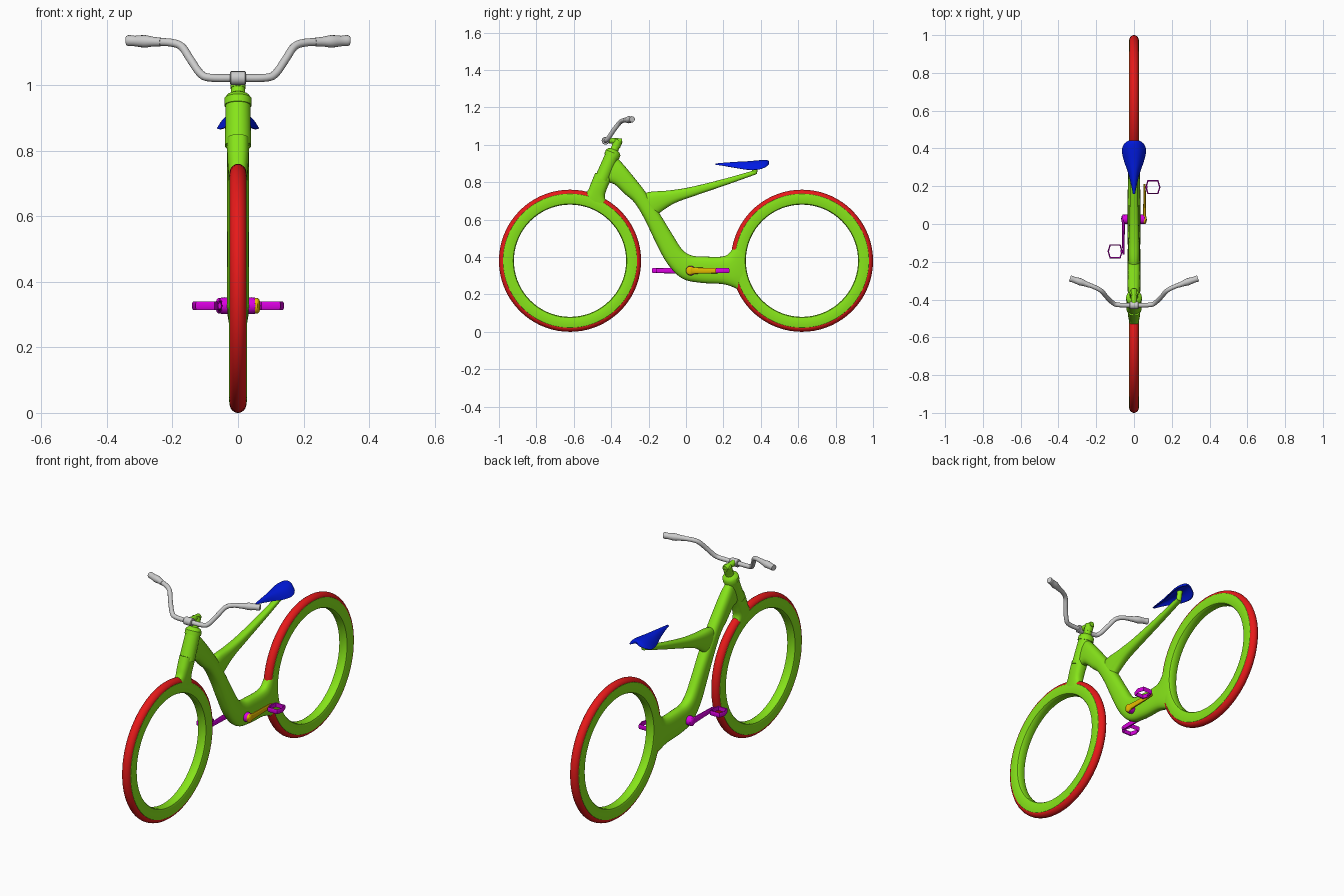
import bpy, bmesh
from math import sin, cos, pi, copysign
from mathutils import Vector

if "Cube" in bpy.data.objects:
    bpy.data.objects.remove(bpy.data.objects["Cube"])


def material(name, rgb):
    m = bpy.data.materials.new(name)
    m.diffuse_color = (*rgb, 1)
    m.use_nodes = True
    m.node_tree.nodes["Principled BSDF"].inputs["Base Color"].default_value = m.diffuse_color
    return m


GREEN = material("green", (0.24, 0.78, 0.01))
RED = material("red", (0.8, 0.01, 0.01))
BLUE = material("blue", (0.0, 0.01, 0.75))
MAGENTA = material("magenta", (0.7, 0.0, 0.75))
YELLOW = material("yellow", (0.8, 0.5, 0.0))


def bridge(name, rings, mat=None, closed=False):
    """Skin a list of equal-length point rings into one mesh."""
    bm = bmesh.new()
    vs = [[bm.verts.new(p) for p in r] for r in rings]
    n, k = len(rings), len(rings[0])
    for i in range(n if closed else n - 1):
        a, b = vs[i], vs[(i + 1) % n]
        for j in range(k):
            bm.faces.new((a[j], a[(j + 1) % k], b[(j + 1) % k], b[j]))
    if not closed:
        bm.faces.new(vs[0])
        bm.faces.new(vs[-1])
    bmesh.ops.recalc_face_normals(bm, faces=bm.faces)
    me = bpy.data.meshes.new(name)
    bm.to_mesh(me)
    bm.free()
    if mat:
        me.materials.append(mat)
    ob = bpy.data.objects.new(name, me)
    bpy.context.collection.objects.link(ob)
    return ob


def smooth(pts, steps):
    """Catmull-Rom interpolation of tuples of any length."""
    out = []
    for i in range(len(pts) - 1):
        p0, p1, p2, p3 = (pts[max(0, min(len(pts) - 1, i + d))] for d in (-1, 0, 1, 2))
        for s in range(steps):
            t = s / steps
            out.append(tuple(0.5 * (2 * b + (c - a) * t + (2 * a - 5 * b + 4 * c - d) * t * t
                                    + (3 * b - a - 3 * c + d) * t ** 3)
                             for a, b, c, d in zip(p0, p1, p2, p3)))
    return out + [tuple(pts[-1])]


def loft(name, stations, mat, x=0.0, e=0.75, steps=5, n=24):
    """Side-view loft: each station is (upper y, z, lower y, z, half width)."""
    rings = []
    for y1, z1, y2, z2, w in smooth(stations, steps):
        ring = []
        for j in range(n):
            a = 2 * pi * j / n
            c, s = (copysign(abs(f) ** e, f) for f in (cos(a), sin(a)))
            ring.append((x + w * s, (y1 + y2 + (y1 - y2) * c) / 2, (z1 + z2 + (z1 - z2) * c) / 2))
        rings.append(ring)
    return bridge(name, rings, mat)


def tube(name, pts, mat=None, steps=1, n=16):
    """Round tube through (x, y, z, radius) points."""
    pts = smooth(pts, steps)
    P = [Vector(p[:3]) for p in pts]
    rings, u = [], None
    for i, p in enumerate(P):
        d = (P[min(i + 1, len(P) - 1)] - P[max(i - 1, 0)]).normalized()
        if u is None:
            u = d.orthogonal()
        u = (u - d * u.dot(d)).normalized()
        v = d.cross(u)
        rings.append([p + pts[i][3] * (u * cos(2 * pi * j / n) + v * sin(2 * pi * j / n))
                      for j in range(n)])
    return bridge(name, rings, mat)


def wheel_ring(name, half, cy, cz, mat, n=72):
    """Spin a mirrored (radius, x) profile round the wheel axle."""
    prof = half + [(r, -x) for r, x in reversed(half)]
    rings = [[(x, cy + r * cos(2 * pi * i / n), cz + r * sin(2 * pi * i / n)) for r, x in prof]
             for i in range(n)]
    return bridge(name, rings, mat, closed=True)


# Wheels
for label, cy in (("front", -0.62), ("rear", 0.62)):
    wheel_ring(label + "_rim", [(0.300, 0.018), (0.304, 0.024), (0.312, 0.027), (0.345, 0.027),
                                (0.358, 0.025), (0.363, 0.02)], cy, 0.38, GREEN)
    wheel_ring(label + "_tyre", [(0.345, 0.02), (0.355, 0.0245), (0.364, 0.0235), (0.372, 0.018),
                                 (0.378, 0.010), (0.38, 0.003)], cy, 0.38, RED)

# Main frame from head tube to rear wheel
loft("frame", [(-.38, .94, -.44, .80, .028), (-.335, .895, -.385, .79, .033),
               (-.265, .81, -.325, .735, .034), (-.215, .745, -.275, .69, .034),
               (-.14, .63, -.22, .60, .034), (-.075, .524, -.166, .487, .033),
               (-.02, .44, -.10, .365, .034), (.03, .408, -.02, .285, .034),
               (.09, .403, .08, .262, .034), (.19, .402, .19, .256, .033),
               (.235, .425, .25, .24, .032), (.275, .49, .285, .222, .03),
               (.31, .525, .31, .21, .027)], GREEN)

# Seat beam and seat post
loft("seat_beam", [(-.26, .72, -.19, .59, .028), (-.20, .747, -.135, .64, .03),
                   (-.10, .755, -.06, .688, .028), (.02, .773, .06, .732, .024),
                   (.20, .817, .215, .785, .02), (.36, .862, .375, .842, .016)], GREEN)
tube("seat_post", [(0, .365, .845, .014), (0, .375, .90, .014)], GREEN)

# Fork and head tube
loft("fork", [(-.57, .71, -.40, .65, .026), (-.527, .752, -.433, .715, .03),
              (-.508, .795, -.424, .762, .033), (-.485, .85, -.40, .815, .034)], GREEN)
tube("head_tube", [(0, -.449, .815, .040), (0, -.396, .94, .038)], GREEN, n=28)
tube("head_cap", [(0, -.397, .938, .042), (0, -.390, .958, .042), (0, -.385, .968, .034),
                  (0, -.383, .974, .022), (0, -.372, .999, .020)], GREEN, n=28)
tube("stem_post", [(0, -.375, .99, .023), (0, -.36, 1.025, .023)], GREEN)
tube("stem", [(0, -.342, 1.018, .014), (0, -.348, 1.018, .016), (0, -.43, 1.025, .015)], GREEN)

# Handlebar, clamp and grips
half_bar = [(.085, -.428, 1.023, .012), (.115, -.415, 1.036, .012), (.146, -.385, 1.08, .012),
            (.172, -.355, 1.118, .012), (.205, -.336, 1.13, .012), (.25, -.318, 1.132, .012)]
bar = [(-x, y, z, r) for x, y, z, r in reversed(half_bar)] + [(0, -.43, 1.022, .012)] + half_bar
tube("handlebar", bar, steps=5)
tube("stem_clamp", [(-.024, -.43, 1.022, .018), (-.021, -.43, 1.022, .021),
                    (.021, -.43, 1.022, .021), (.024, -.43, 1.022, .018)])
for label, s in (("right", 1), ("left", -1)):
    tube(label + "_grip", [(s * .235, -.325, 1.132, .013), (s * .26, -.315, 1.133, .015),
                           (s * .285, -.306, 1.134, .019), (s * .315, -.296, 1.135, .016),
                           (s * .333, -.29, 1.136, .017), (s * .339, -.288, 1.136, .015)], steps=3)

# Saddle: thin drooping shell
rings = []
for y, w, zt, ze in smooth([(.158, .006, .900, .894), (.20, .014, .904, .888),
                            (.27, .031, .909, .876), (.33, .052, .912, .867),
                            (.385, .064, .917, .868), (.418, .056, .919, .878),
                            (.435, .040, .918, .888), (.443, .022, .913, .896)], 4):
    top = [(w * sin(pi / 2 * i / 8), y, zt - (zt - ze) * abs(sin(pi / 2 * i / 8)) ** 2.5)
           for i in range(-8, 9)]
    th = 0.3 * (zt - ze) + 0.003
    under = [(x * 0.92, y, z - th * (1 - (x / w) ** 4) - 0.001) for x, y, z in reversed(top)]
    rings.append(top + under)
bridge("seat", rings, BLUE)

# Cranks and pedals
for label, s, mat in (("right", 1, YELLOW), ("left", -1, MAGENTA)):
    ye, z = .025 + s * .17, .327
    tube(label + "_crank_hub", [(s * .025, .025, z, .024), (s * .04, .025, z, .026),
                                (s * .055, .025, z, .024), (s * .064, .025, z, .015)], MAGENTA)
    loft(label + "_crank", [(.025 - s * .024, z + .008, .025 - s * .024, z - .008, .004),
                            (.025 - s * .016, z + .02, .025 - s * .016, z - .02, .009),
                            (.025, z + .024, .025, z - .024, .012),
                            (.025 + s * .025, z + .017, .025 + s * .025, z - .017, .008),
                            (ye, z + .013, ye, z - .013, .006),
                            (ye + s * .015, z + .008, ye + s * .015, z - .008, .005)],
         mat, x=s * .056, steps=3, n=16)
    tube(label + "_pedal_axle", [(s * .05, ye, z, .007), (s * .072, ye, z, .007)], MAGENTA)
    corners = [(.040, 0), (.029, .037), (-.029, .037), (-.040, 0), (-.029, -.037), (.029, -.037)]
    hexa = [[(s * .1 + cx * k, ye + cy * k, z + h) for k, h in
             ((1, -.007), (1, .007), (.93, .013), (.82, .011), (.82, -.011), (.93, -.013))]
            for cx, cy in corners]
    bridge(label + "_pedal", hexa, MAGENTA, closed=True)

# Smooth shading with sharp edges kept
bpy.ops.object.select_all(action='SELECT')
bpy.context.view_layer.objects.active = bpy.data.objects["frame"]
bpy.ops.object.shade_smooth_by_angle(angle=0.6)
